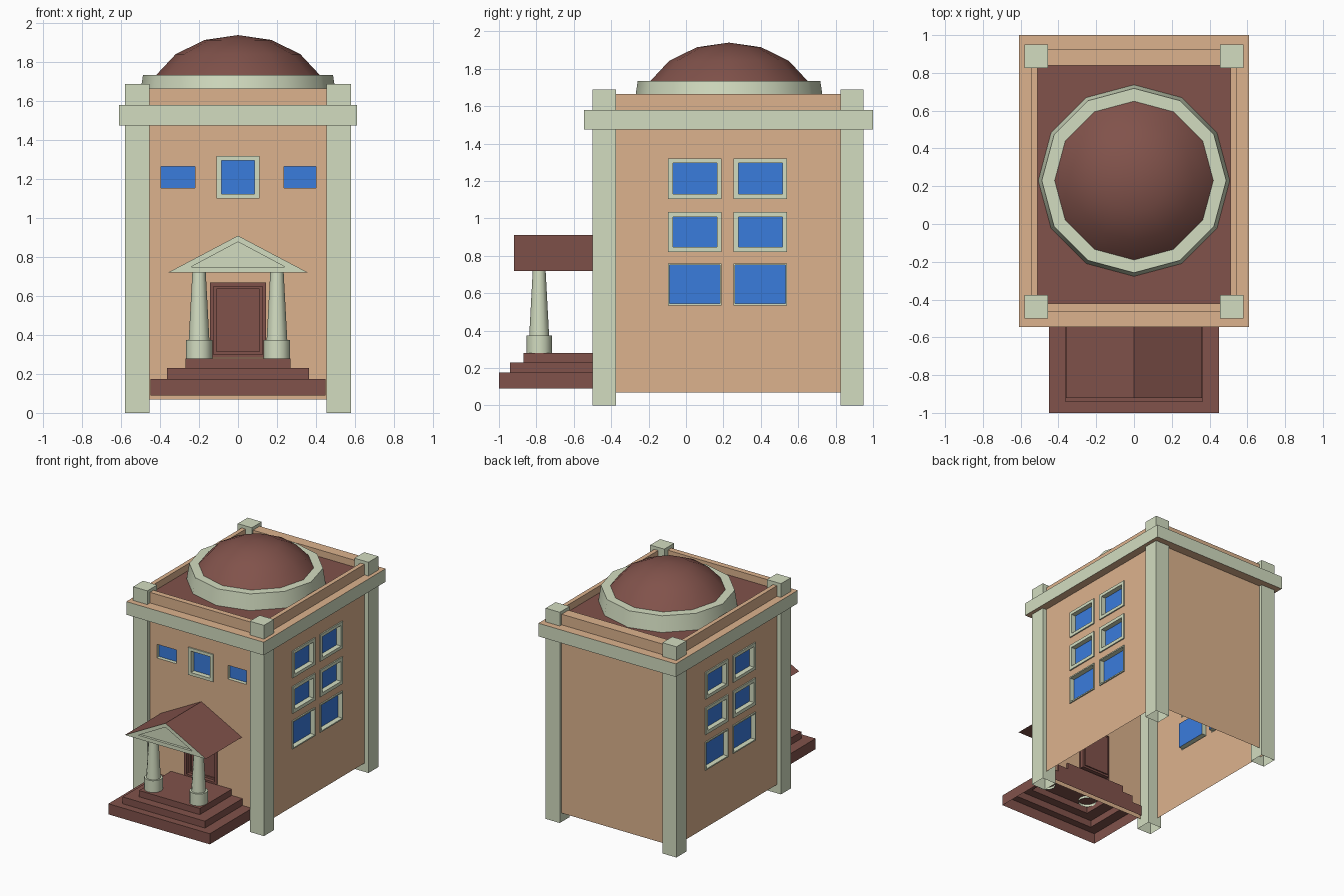
import bpy, bmesh, math

if "Cube" in bpy.data.objects:
    bpy.data.objects.remove(bpy.data.objects["Cube"])


def mat(name, rgb):
    m = bpy.data.materials.new(name)
    m.diffuse_color = (*rgb, 1)
    m.use_nodes = True
    m.node_tree.nodes["Principled BSDF"].inputs["Base Color"].default_value = m.diffuse_color
    return m


TAN = mat("tan_wall", (0.72, 0.45, 0.27))
PALE = mat("pale_stone", (0.65, 0.72, 0.53))
BROWN = mat("red_brown", (0.22, 0.085, 0.07))
BLUE = mat("blue_glass", (0.042, 0.20, 0.72))
MATS = [TAN, PALE, BROWN, BLUE]

X, Y0, Y1 = 0.545, -0.465, 0.925      # wall planes


# Placements map (u, v, outward distance) to world space
def front(u, v, d): return (u, Y0 - d, v)
def back(u, v, d): return (-u, Y1 + d, v)
def right(u, v, d): return (X + d, u, v)
def left(u, v, d): return (-X - d, -u, v)
def up(u, v, d): return (u, v, d)


def finish(bm, name):
    me = bpy.data.meshes.new(name)
    for m in MATS:
        me.materials.append(m)
    bm.to_mesh(me)
    bm.free()
    ob = bpy.data.objects.new(name, me)
    bpy.context.collection.objects.link(ob)
    return ob


def rect(u0, u1, v0, v1):
    return [(u0, v0), (u1, v0), (u1, v1), (u0, v1)]


def nest(name, place, layers, mats, cap=None):
    """Bridge successive outlines (points, distance); optionally cap the last."""
    bm = bmesh.new()
    loops = [[bm.verts.new(place(u, v, d)) for u, v in pts] for pts, d in layers]
    n = len(loops[0])
    for a, b, m in zip(loops, loops[1:], mats):
        for i in range(n):
            j = (i + 1) % n
            bm.faces.new((a[i], a[j], b[j], b[i])).material_index = MATS.index(m)
    if cap:
        bm.faces.new(loops[-1]).material_index = MATS.index(cap)
    return finish(bm, name)


def wall(name, place, u0, u1, holes=()):
    """Flat wall with rectangular openings."""
    us = sorted({u0, u1, *[c for h in holes for c in h[:2]]})
    vs = sorted({0.07, 1.475, *[c for h in holes for c in h[2:]]})
    bm = bmesh.new()
    for a, b in zip(us, us[1:]):
        for c, d in zip(vs, vs[1:]):
            mu, mv = (a + b) / 2, (c + d) / 2
            if any(h[0] < mu < h[1] and h[2] < mv < h[3] for h in holes):
                continue
            bm.faces.new([bm.verts.new(place(u, v, 0)) for u, v in rect(a, b, c, d)])
    bmesh.ops.remove_doubles(bm, verts=bm.verts, dist=1e-5)
    return finish(bm, name)


def window(name, place, h, bu, bv):
    """Framed window: border bu / bv wide, glass set back in the wall."""
    inner = rect(h[0] + bu, h[1] - bu, h[2] + bv, h[3] - bv)
    o = rect(*h)
    nest(name, place, [(o, 0), (o, 0.01), (inner, 0.01), (inner, -0.03)],
         [PALE] * 3, BLUE)


def lathe(name, profile, cx, cy, m, segs=12):
    bm = bmesh.new()
    vs = [bm.verts.new((cx + r, cy, z)) for r, z in profile]
    es = [bm.edges.new(p) for p in zip(vs, vs[1:])]
    bmesh.ops.spin(bm, geom=vs + es, cent=(cx, cy, 0), axis=(0, 0, 1),
                   angle=2 * math.pi, steps=segs)
    bmesh.ops.remove_doubles(bm, verts=bm.verts, dist=1e-5)
    bmesh.ops.recalc_face_normals(bm, faces=bm.faces)
    for f in bm.faces:
        f.material_index = MATS.index(m)
    ob = finish(bm, name)
    bpy.ops.object.select_all(action='DESELECT')
    ob.select_set(True)
    bpy.context.view_layer.objects.active = ob
    bpy.ops.object.shade_smooth_by_angle(angle=math.radians(40))
    return ob


# Side walls with three rows of paired windows
rows = [(1.105, 1.32, 0.025, 0.025), (0.82, 1.035, 0.025, 0.027), (0.535, 0.76, 0.008, 0.01)]
for side, place, s in (("right", right, 1), ("left", left, -1)):
    holes = []
    for z0, z1, bu, bv in rows:
        for y0, y1 in ((-0.095, 0.19), (0.255, 0.54)):
            u0, u1 = sorted((s * y0, s * y1))
            holes.append((u0, u1, z0, z1))
            window(side + "_window", place, holes[-1], bu, bv)
    u0, u1 = sorted((s * Y0, s * Y1))
    wall(side + "_wall", place, u0, u1, holes)

# Front wall: framed middle window, two plain recessed ones, door
mid, door = (-0.11, 0.11, 1.10, 1.32), (-0.145, 0.145, 0.285, 0.67)
small = [(-0.395, -0.22, 1.155, 1.265), (0.235, 0.40, 1.155, 1.265)]
wall("front_wall", front, -X, X, [mid, door] + small)
wall("back_wall", back, -X, X)
window("front_window", front, mid, 0.025, 0.024)
for h in small:
    nest("small_front_window", front, [(rect(*h), 0), (rect(*h), -0.03)], [PALE], BLUE)
d1, d2 = rect(-0.125, 0.125, 0.30, 0.65), rect(-0.11, 0.11, 0.315, 0.635)
nest("door", front, [(rect(*door), 0), (rect(*door), 0.01), (d1, 0.01), (d1, -0.02),
                     (d2, -0.02), (d2, -0.03)], [BROWN] * 5, BROWN)

# Cornice band, parapet and flat roof
ci, co = rect(-X, X, Y0, Y1), rect(-0.61, 0.61, -0.545, 1.0)
nest("cornice", up, [(ci, 1.475), (co, 1.475), (co, 1.58), (ci, 1.58)], [TAN, PALE, TAN])
pi = rect(-0.51, 0.51, -0.42, 0.84)
nest("parapet_and_roof", up, [(ci, 1.475), (ci, 1.665), (pi, 1.665), (pi, 1.61)],
     [TAN] * 3, BROWN)

# Corner pillars
for x in (-0.5175, 0.5175):
    for y in (-0.4375, 0.8875):
        r = rect(x - 0.0625, x + 0.0625, y - 0.0625, y + 0.0625)
        nest("corner_pillar", up, [(r, 0), (r, 1.69)], [PALE], PALE)

# Dome on its twelve-sided ring
lathe("dome_ring", [(0.507, 1.61), (0.488, 1.735), (0.42, 1.735)], 0, 0.23, PALE)
lathe("dome", [(0.42, 1.735), (0.32, 1.842), (0.172, 1.915), (0, 1.94)], 0, 0.23, BROWN)

# Porch steps
layers = []
for w, y, z0, z1 in ((0.45, -1.0, 0.09, 0.175), (0.365, -0.94, 0.175, 0.23),
                     (0.27, -0.87, 0.23, 0.28)):
    r = rect(-w, w, y, -0.45)
    layers += [(r, z0), (r, z1)]
nest("porch_steps", up, layers, [BROWN] * 5, BROWN)

# Porch columns
for x in (-0.2, 0.2):
    lathe("porch_column", [(0.068, 0.26), (0.068, 0.375), (0.053, 0.375), (0.034, 0.73)],
          x, -0.785, PALE)

# Porch gable roof with recessed pediment
t0 = [(-0.36, 0.72), (0.36, 0.72), (0, 0.91)]
t1 = [(-0.24, 0.75), (0.24, 0.75), (0, 0.878)]
nest("porch_roof", front, [(t0, 0), (t0, 0.455), (t1, 0.455), (t1, 0.435)],
     [BROWN, PALE, PALE], PALE)
